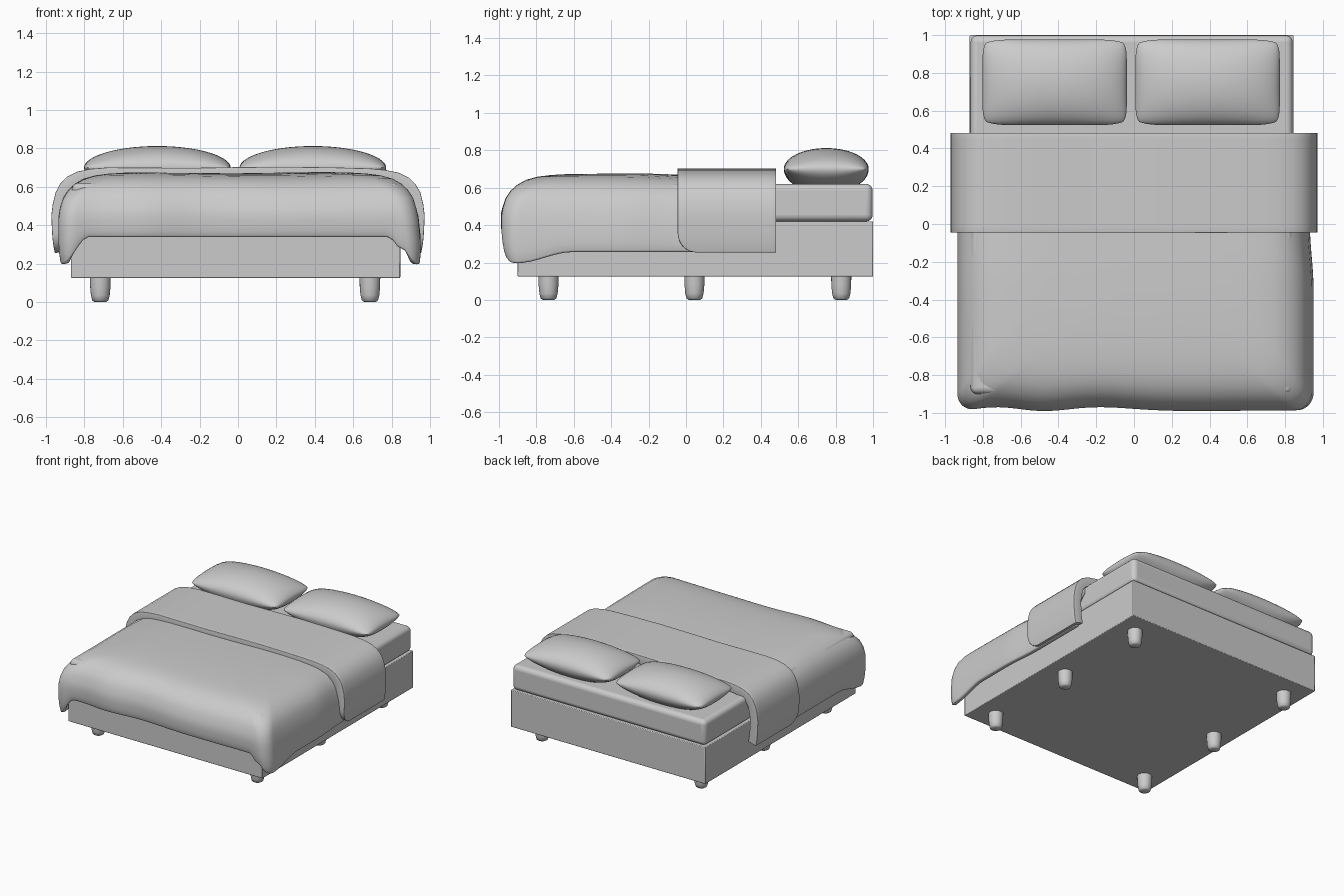
import bpy, bmesh
from math import sin, cos, pi

if "Cube" in bpy.data.objects:
    bpy.data.objects.remove(bpy.data.objects["Cube"])


def smoothstep(t):
    t = max(0, min(1, t))
    return t * t * (3 - 2 * t)


def make(name, verts, faces, angle=0.7, up=False):
    mesh = bpy.data.meshes.new(name)
    bm = bmesh.new()
    vs = [bm.verts.new(v) for v in verts]
    for f in faces:
        bm.faces.new([vs[i] for i in f])
    bmesh.ops.remove_doubles(bm, verts=bm.verts, dist=0.0008)
    bm.normal_update()
    if up:  # open cloth: make sure the top faces up
        if sum(f.normal.z * f.calc_area() for f in bm.faces) < 0:
            bmesh.ops.reverse_faces(bm, faces=bm.faces)
    else:
        bmesh.ops.recalc_face_normals(bm, faces=bm.faces)
    bm.to_mesh(mesh)
    bm.free()
    ob = bpy.data.objects.new(name, mesh)
    bpy.context.collection.objects.link(ob)
    bpy.ops.object.select_all(action='DESELECT')
    ob.select_set(True)
    bpy.context.view_layer.objects.active = ob
    bpy.ops.object.shade_smooth_by_angle(angle=angle)
    return ob


def grid_faces(rows, cols, start=0):
    return [(start + r * cols + c, start + r * cols + c + 1,
             start + (r + 1) * cols + c + 1, start + (r + 1) * cols + c)
            for r in range(rows - 1) for c in range(cols - 1)]


def bevel(ob, width, segments):
    m = ob.modifiers.new("bevel", 'BEVEL')
    m.width, m.segments, m.limit_method = width, segments, 'ANGLE'
    m.angle_limit = 0.9


def thicken(ob, t):
    m = ob.modifiers.new("thickness", 'SOLIDIFY')
    m.thickness, m.offset = t, -1


def box(name, lo, hi, width, segments):
    v = [(x, y, z) for x in (lo[0], hi[0]) for y in (lo[1], hi[1]) for z in (lo[2], hi[2])]
    f = [(0, 1, 3, 2), (4, 6, 7, 5), (0, 4, 5, 1), (2, 3, 7, 6), (0, 2, 6, 4), (1, 5, 7, 3)]
    bevel(make(name, v, f), width, segments)


# Bed base and mattress
box("bed_base", (-0.87, -0.9, 0.125), (0.845, 1.0, 0.42), 0.005, 2)
box("mattress", (-0.865, -0.9, 0.42), (0.84, 0.998, 0.62), 0.035, 5)

# Six turned legs
leg_profile = [(0, 0), (0.03, 0), (0.042, 0.008), (0.049, 0.035), (0.053, 0.08), (0.054, 0.13), (0, 0.13)]
for i, x in enumerate((-0.717, 0.687)):
    for j, y in enumerate((-0.735, 0.045, 0.83)):
        pts = [(x + r * cos(2 * pi * k / 24), y + r * sin(2 * pi * k / 24), z)
               for r, z in leg_profile for k in range(25)]
        leg = make(f"leg_{i}_{j}", pts, [], 0.8)
        bpy.data.objects.remove(leg)
        faces = [f for f in grid_faces(len(leg_profile), 25)]
        bm_pts = pts
        make(f"leg_{i}_{j}", bm_pts[24:], [tuple(n - 24 for n in f) for f in faces if min(f) >= 25]
             + [tuple(range(1, 25)), tuple(range(25 * 5 - 24 + 0, 25 * 5 - 24 + 24))], 0.8)

# Pillows: two curved skins meeting at a seam, flat where they rest
N = 28
for name, cx in (("left_pillow", -0.42), ("right_pillow", 0.39)):
    verts, faces = [], []
    for h in (0.112, -0.13):
        start = len(verts)
        for a in range(N + 1):
            for b in range(N + 1):
                u, v = sin((a / N - 0.5) * pi), sin((b / N - 0.5) * pi)
                z = 0.7 + h * max(0, 1 - u * u) ** 0.52 * max(0, 1 - v * v) ** 0.5
                verts.append((cx + 0.382 * u * (1 - 0.05 * v ** 8),
                              0.75 + 0.227 * v * (1 - 0.08 * u ** 8), max(z, 0.612)))
        faces += grid_faces(N + 1, N + 1, start)
    make(name, verts, faces, 1.0)

# Duvet: U-shaped rings from the middle of the bed out to the hem
def u_path(w, front, r, back=0.45):
    r = min(r, w)
    pts = [(-w, back + (front + r - back) * i / 30) for i in range(30)]
    pts += [(-w + r - r * cos(t), front + r - r * sin(t)) for t in [i * pi / 20 for i in range(10)]]
    pts += [(-w + r + 2 * (w - r) * i / 64, front) for i in range(64)]
    pts += [(w - r + r * sin(t), front + r - r * cos(t)) for t in [i * pi / 20 for i in range(10)]]
    pts += [(w, front + r + (back - front - r) * i / 30) for i in range(31)]
    return pts


def hem_height(x, y):
    side = 0.195 + 0.06 * smoothstep((y + 0.92) / 0.3)
    return 0.335 + smoothstep((abs(x) - 0.79) / 0.14) * (side - 0.335)


rings = [(0.935, 0.672, 0), (0.7, 0.673, 0), (0.5, 0.673, 0), (0.35, 0.67, 0), (0.26, 0.664, 0),
         (0.19, 0.655, 0), (0.13, 0.638, 0), (0.085, 0.612, 0), (0.05, 0.58, 0), (0.024, 0.54, 0),
         (0.008, 0.49, 0), (0, 0.49, 0.2), (0, 0.49, 0.4), (0, 0.49, 0.6), (0.004, 0.49, 0.8), (0.012, 0.49, 1)]
outer = u_path(0.935, -0.98, 0.09)
verts = []
for inset, z, drop in rings:
    path = u_path(0.935 - inset, -0.98 + inset, 0.09 + 0.25 * inset)
    for (x, y), (ox, oy) in zip(path, outer):
        edge = 1 - min(1, inset / 0.3)
        zz = z + (hem_height(ox, oy) - z) * drop
        zz += 0.004 * sin(5 * x + 3 * y) * (1 - drop) - 0.01 * smoothstep((y + 0.3) / 0.4) * (1 - drop)
        if oy < -0.85:
            y += 0.01 * edge * sin(7 * x + 3.0 * cos(2 * x))
        if ox > 0.85:
            x += edge * (0.025 * drop - 0.02 * smoothstep((oy + 0.35) / 0.35))
        verts.append((x, y, zz))
duvet = make("duvet", verts, grid_faces(len(rings), len(outer)), 1.0, up=True)
thicken(duvet, 0.04)
bevel(duvet, 0.012, 3)

# Turned-back fold laid across the duvet, with rounded lower front corners
half = [(0, 0.702), (0.25, 0.701), (0.5, 0.7), (0.68, 0.698), (0.77, 0.69), (0.84, 0.675), (0.89, 0.65),
        (0.925, 0.615), (0.95, 0.57), (0.965, 0.51), (0.972, 0.45), (0.97, 0.40), (0.968, 0.36),
        (0.966, 0.33), (0.963, 0.305), (0.96, 0.285), (0.957, 0.27), (0.955, 0.26), (0.953, 0.253)]
section = [(-x, z) for x, z in half[:0:-1]] + half
verts = []
for x, z in section:
    t = max(0, min(1, (0.36 - z) / 0.107))
    y0 = -0.045 + 0.1 * (1 - (1 - t * t) ** 0.5)
    verts += [(x, y0 + (0.482 - y0) * i / 16, z + (0.003 * sin(6 * x) if z > 0.6 else 0)) for i in range(17)]
fold = make("duvet_fold", verts, grid_faces(len(section), 17), 1.0, up=True)
thicken(fold, 0.07)
bevel(fold, 0.015, 3)
